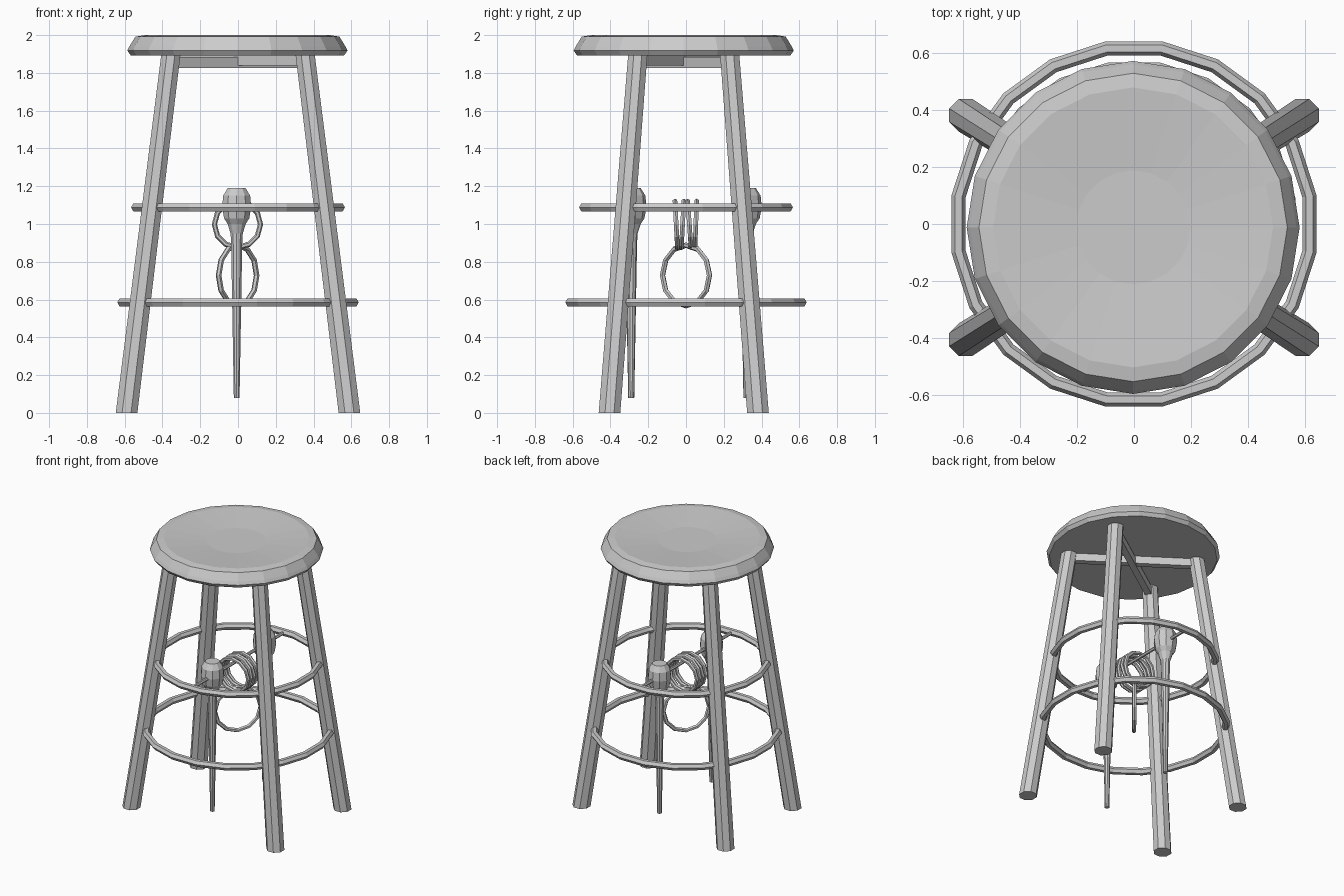
import bpy, bmesh
from math import pi, cos, sin, radians
from mathutils import Matrix, Vector

if "Cube" in bpy.data.objects:
    bpy.data.objects.remove(bpy.data.objects["Cube"])

CY = -0.012  # seat and legs sit slightly forward


def finish(name, bm):
    bmesh.ops.recalc_face_normals(bm, faces=bm.faces)
    me = bpy.data.meshes.new(name)
    bm.to_mesh(me)
    bm.free()
    ob = bpy.data.objects.new(name, me)
    bpy.context.collection.objects.link(ob)
    return ob


def lathe(name, profile, sides, loc=(0, 0, 0), lean=(0, 0), phase=0.0):
    """Closed turned shape from (radius, z) points; lean shifts x, y per unit z."""
    bm = bmesh.new()
    rings = []
    for r, z in profile:
        rings.append([bm.verts.new((loc[0] + r * cos(a) + lean[0] * z,
                                    loc[1] + r * sin(a) + lean[1] * z,
                                    loc[2] + z))
                      for a in (phase + 2 * pi * i / sides for i in range(sides))])
    for lo, hi in zip(rings, rings[1:]):
        for i in range(sides):
            j = (i + 1) % sides
            bm.faces.new((lo[i], lo[j], hi[j], hi[i]))
    bm.faces.new(rings[0][::-1])
    bm.faces.new(rings[-1])
    return finish(name, bm)


def hoop(name, R, r, seg, tube, matrix, phase=0.0):
    """Faceted torus lying in local xy."""
    bm = bmesh.new()
    rings = []
    for i in range(seg):
        a = phase + 2 * pi * i / seg
        rings.append([bm.verts.new(matrix @ Vector((
            (R + r * cos(b)) * cos(a), (R + r * cos(b)) * sin(a), r * sin(b))))
            for b in (2 * pi * k / tube for k in range(tube))])
    for i in range(seg):
        p, q = rings[i], rings[(i + 1) % seg]
        for k in range(tube):
            m = (k + 1) % tube
            bm.faces.new((p[k], q[k], q[m], p[m]))
    return finish(name, bm)


# Dished round seat
lathe("seat", [(0.565, 1.893), (0.583, 1.918), (0.572, 1.94), (0.54, 1.992),
               (0.49, 2.0), (0.2, 1.978)], 20, (-0.003, CY, 0))

# Four splayed octagonal legs
for sy, row in ((-1, "front"), (1, "back")):
    for sx, side in ((-1, "left"), (1, "right")):
        lathe(f"{row}_{side}_leg", [(0.062, 0), (0.055, 1.905)], 8,
              (sx * 0.59, CY + sy * 0.393, 0),
              (-sx * 0.235 / 1.9, -sy * 0.15 / 1.9), pi / 8)

# Crossed braces under the seat
for s, z in ((1, 1.855), (-1, 1.868)):
    bm = bmesh.new()
    d = Vector((0.355, s * 0.245))
    m = (Matrix.Translation((0, CY, z))
         @ Matrix.Rotation(d.angle_signed(Vector((1, 0))), 4, 'Z')
         @ Matrix.Diagonal((2 * d.length, 0.045, 0.06, 1)))
    bmesh.ops.create_cube(bm, size=1, matrix=m)
    finish("seat_brace", bm)

# Foot rings
for name, R, z in (("lower_foot_ring", 0.622, 0.585), ("upper_foot_ring", 0.548, 1.088)):
    hoop(name, R, 0.025, 20, 6, Matrix.Translation((0, 0, z)), pi / 20)

# Thin rail across the upper ring
rail = lathe("hanging_rail", [(0.012, -0.55), (0.012, 0.55)], 6)
rail.data.transform(Matrix.Translation((0, 0, 1.088)) @ Matrix.Rotation(pi / 2, 4, 'X'))

# Turned tapering handles at both ends of the rail
club = [(0.016, 0.08), (0.031, 0.90), (0.034, 0.95), (0.05, 1.0), (0.07, 1.03),
        (0.081, 1.09), (0.075, 1.15), (0.05, 1.19)]
for name, y in (("front_handle", -0.29), ("back_handle", 0.32)):
    lathe(name, club, 10, (-0.007, y, 0), phase=pi / 10)

# Coiled loops on the rail
for i, y in enumerate((-0.052, -0.018, 0.018, 0.052)):
    hoop("coil_loop", 0.122, 0.014, 12, 6,
         Matrix.Translation((-0.003, y, 0.998))
         @ Matrix.Rotation(pi / 2 + radians((3, -3, 4, -2)[i]), 4, 'X'))

# Large loop hanging from the coil
hoop("hanging_loop", 0.16, 0.015, 12, 6,
     Matrix.Translation((-0.002, 0, 0.728)) @ Matrix.Rotation(radians(51), 4, 'Z')
     @ Matrix.Rotation(pi / 2, 4, 'X'))
